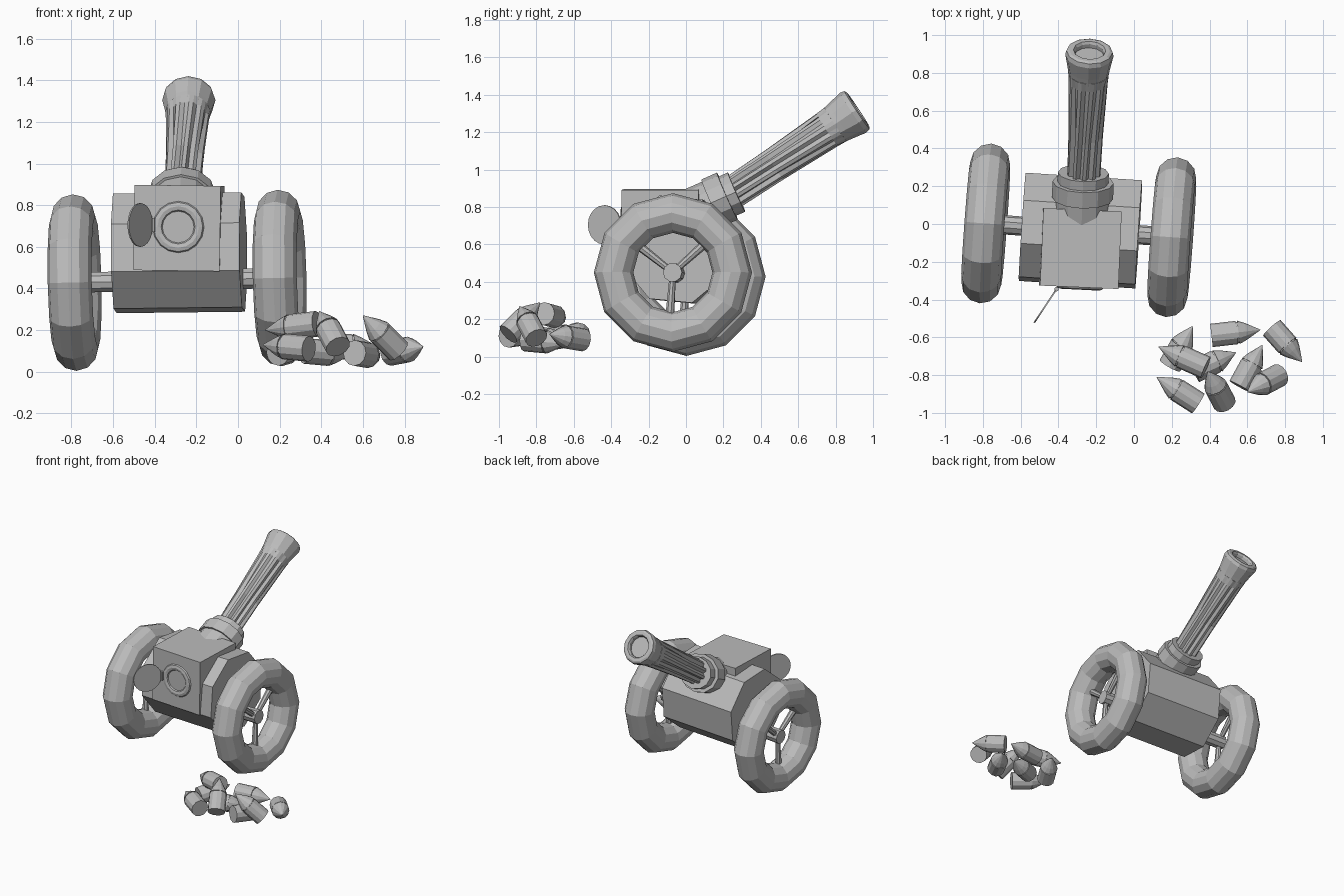
import bpy, bmesh
from math import sin, cos, pi, radians
from mathutils import Vector

if "Cube" in bpy.data.objects:
    bpy.data.objects.remove(bpy.data.objects["Cube"], do_unlink=True)

metal = bpy.data.materials.new("plain_grey")
metal.use_nodes = True
GREY = (0.5, 0.5, 0.5, 1)
metal.diffuse_color = GREY
metal.node_tree.nodes["Principled BSDF"].inputs["Base Color"].default_value = GREY


def track(direction):
    return Vector(direction).to_track_quat('Z', 'Y')


def lathe(name, start, end, profile, sides=12, rot=0.0, squash=1.0, flutes=0, twist=0.0):
    """Rings (t along the axis, radius, groove depth) from start to end, capped."""
    start, end = Vector(start), Vector(end)
    q = track(end - start)
    bm = bmesh.new()
    rings = []
    for t, r, *groove in profile:
        ring = []
        for i in range(sides):
            a = 2 * pi * i / sides + rot + twist * t
            rad = r - (groove[0] if groove and flutes and i % (sides // flutes) == 0 else 0)
            local = Vector((rad * cos(a), rad * sin(a) * squash, 0))
            ring.append(bm.verts.new(start.lerp(end, t) + q @ local))
        rings.append(ring)
    for low, high in zip(rings, rings[1:]):
        for i in range(sides):
            j = (i + 1) % sides
            bm.faces.new((low[i], low[j], high[j], high[i]))
    bm.faces.new(rings[0][::-1])
    bm.faces.new(rings[-1])
    bmesh.ops.recalc_face_normals(bm, faces=bm.faces)
    mesh = bpy.data.meshes.new(name)
    bm.to_mesh(mesh)
    bm.free()
    mesh.materials.append(metal)
    obj = bpy.data.objects.new(name, mesh)
    bpy.context.collection.objects.link(obj)
    return obj


def rod(name, start, end, r0, r1=None, sides=8, rot=0.0):
    return lathe(name, start, end, [(0, r0), (1, r0 if r1 is None else r1)], sides, rot)


def torus(name, centre, axis, major, minor, segments, rings, flatten=1.0):
    bpy.ops.mesh.primitive_torus_add(major_radius=major, minor_radius=minor,
                                     major_segments=segments, minor_segments=rings,
                                     location=centre, rotation=track(axis).to_euler())
    obj = bpy.context.object
    obj.name = name
    obj.scale.z = flatten
    obj.data.materials.append(metal)
    return obj


# Wheels, spokes and axle
left_hub = Vector((0.2, -0.07, 0.45))
right_hub = Vector((-0.785, 0.003, 0.428))
axis = (left_hub - right_hub).normalized()
for side, hub in (("left", left_hub), ("right", right_hub)):
    torus(side + "_wheel", hub, axis, 0.318, 0.106, 12, 12)
    q = track(axis)
    for n, deg in enumerate((42, 142, 266)):
        a = radians(deg)
        out = q @ Vector((cos(a), sin(a), 0))
        rod(f"{side}_spoke_{n + 1}", hub, hub + out * 0.26, 0.017, 0.025)
rod("axle", right_hub - axis * 0.03, left_hub + axis * 0.03, 0.051, sides=10)

# Boiler-shaped body
rod("body", (-0.592, -0.015, 0.568), (0.025, -0.055, 0.575), 0.3, rot=radians(17))

# Breech box on the body
bpy.ops.mesh.primitive_cube_add(size=1, location=(-0.284, -0.13, 0.69),
                                rotation=(0, radians(0.8), radians(-2.5)))
box = bpy.context.object
box.name = "breech_box"
box.scale = (0.415, 0.41, 0.41)
box.data.materials.append(metal)

# Loading ring with its open door
torus("hatch_ring", (-0.287, -0.332, 0.695), (-0.05, -1, 0), 0.1, 0.026, 16, 8, 0.6)
door = Vector((-0.47, -0.435, 0.705))
swing = Vector((0.83, -0.55, 0))
lathe("hatch_door", door - swing * 0.004, door + swing * 0.004, [(0, 0.105), (1, 0.105)], 20)
rod("hatch_hinge", (-0.41, -0.345, 0.67), (-0.41, -0.345, 0.735), 0.012)

# Collar that carries the barrel
lathe("collar", (-0.28, -0.08, 0.725), (-0.268, 0.27, 0.88),
      [(0, 0.148), (0.62, 0.148), (0.62, 0.162), (0.86, 0.162), (0.86, 0.135), (1, 0.135)],
      12, squash=0.85)

# Fluted barrel with flared muzzle and shallow bore
base, muzzle = (-0.27, 0.17, 0.825), (-0.235, 0.92, 1.322)
lathe("barrel", base, muzzle,
      [(0, 0.088, 0.018), (0.4, 0.092, 0.02), (0.78, 0.104, 0.008), (0.84, 0.108)],
      30, flutes=10, twist=0.25)
lathe("muzzle", base, muzzle,
      [(0.82, 0.105), (0.87, 0.112), (0.965, 0.128), (0.992, 0.122), (1, 0.108),
       (1, 0.086), (0.985, 0.078), (0.96, 0.078)], 12)

# Pile of shells: base point, tip point
shells = [
    ((0.41, -0.59, 0.12), (0.67, -0.56, 0.12)),
    ((0.73, -0.55, 0.09), (0.89, -0.73, 0.12)),
    ((0.19, -0.75, 0.09), (0.31, -0.54, 0.13)),
    ((0.38, -0.76, 0.23), (0.13, -0.65, 0.2)),
    ((0.32, -0.78, 0.1), (0.54, -0.68, 0.08)),
    ((0.56, -0.86, 0.09), (0.68, -0.64, 0.07)),
    ((0.77, -0.8, 0.1), (0.6, -0.89, 0.27)),
    ((0.34, -0.95, 0.11), (0.12, -0.81, 0.13)),
    ((0.48, -0.95, 0.12), (0.39, -0.78, 0.29)),
]
for n, (foot, tip) in enumerate(shells):
    lathe(f"shell_{n + 1}", foot, tip,
          [(0, 0.062), (0.52, 0.062), (0.52, 0.056), (0.55, 0.056), (0.55, 0.062),
           (0.7, 0.045), (1, 0.001)], 12)
